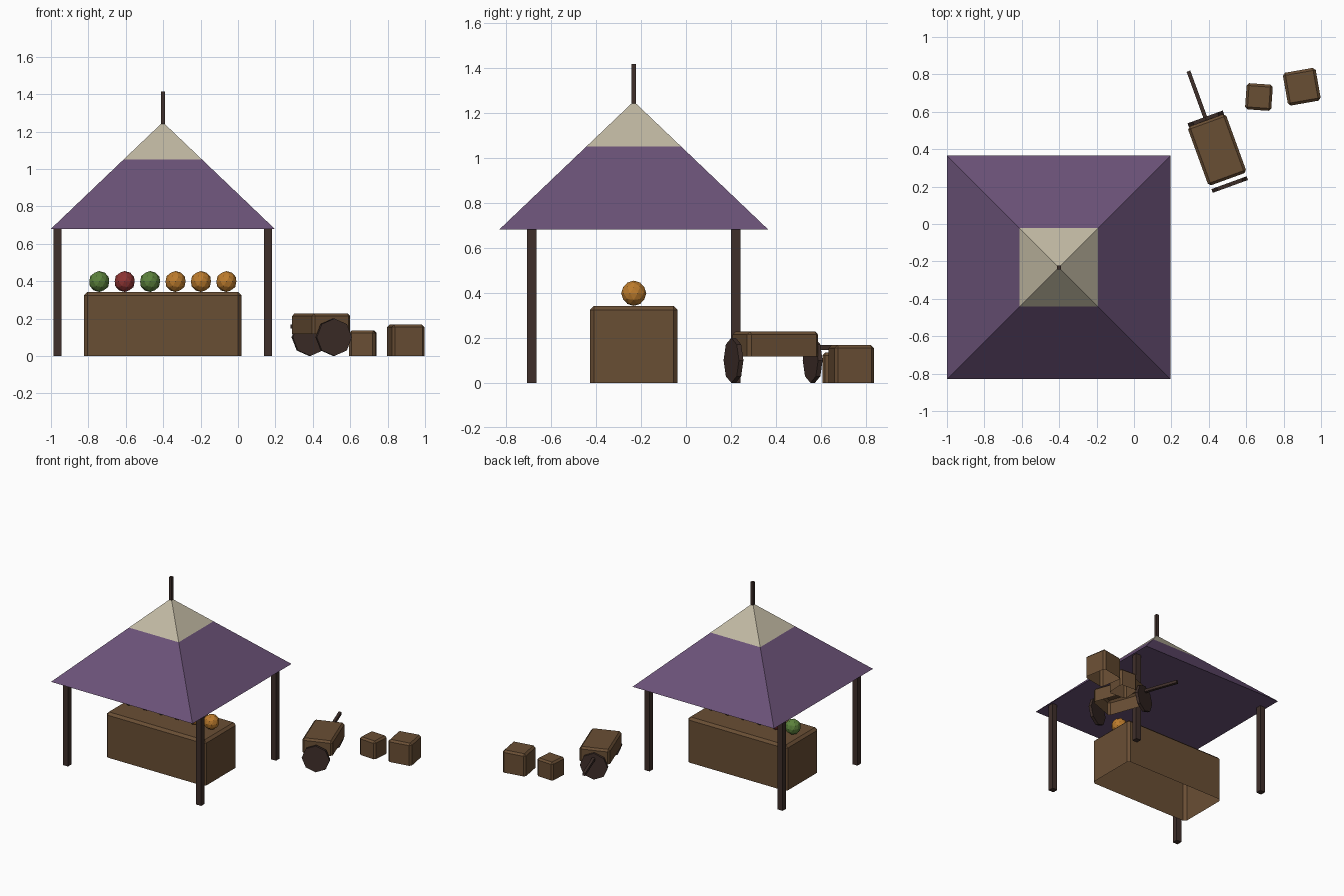
import bpy, bmesh, math
from mathutils import Matrix, Vector

if "Cube" in bpy.data.objects:
    bpy.data.objects.remove(bpy.data.objects["Cube"])


def material(name, hex_rgb):
    def lin(c):
        c /= 255
        return c / 12.92 if c <= 0.04045 else ((c + 0.055) / 1.055) ** 2.4
    m = bpy.data.materials.new(name)
    m.diffuse_color = [lin((hex_rgb >> s) & 255) for s in (16, 8, 0)] + [1]
    m.use_nodes = True
    m.node_tree.nodes["Principled BSDF"].inputs["Base Color"].default_value = m.diffuse_color
    return m


WOOD = material("wood", 0x694E34)
DARK = material("dark wood", 0x3F2F2A)
PURPLE = material("purple cloth", 0x6B5278)
CREAM = material("cream cloth", 0xC0B8A2)
GREEN = material("green fruit", 0x5C823C)
RED = material("red fruit", 0x8E3433)
ORANGE = material("orange fruit", 0xBD7C2D)


def finish(bm, name, mats, loc=(0, 0, 0), turn=0):
    me = bpy.data.meshes.new(name)
    bm.to_mesh(me)
    bm.free()
    for m in mats:
        me.materials.append(m)
    ob = bpy.data.objects.new(name, me)
    ob.location = loc
    ob.rotation_euler.z = math.radians(turn)
    bpy.context.collection.objects.link(ob)
    return ob


def box(name, mat, size, base, turn=0, bevel=0):
    """Box standing on base; a bevelled one is chamfered above and open below."""
    bm = bmesh.new()
    bmesh.ops.create_cube(bm, size=1)
    bmesh.ops.translate(bm, vec=(0, 0, 0.5), verts=bm.verts)
    bmesh.ops.scale(bm, vec=size, verts=bm.verts)
    if bevel:
        edges = [e for e in bm.edges if max(v.co.z for v in e.verts) > 1e-5]
        bmesh.ops.bevel(bm, geom=edges, offset=bevel, segments=1, affect='EDGES')
        floor = [f for f in bm.faces if all(v.co.z < 1e-5 for v in f.verts)]
        bmesh.ops.delete(bm, geom=floor, context='FACES')
    return finish(bm, name, [mat], base, turn)


CX, CY = -0.402, -0.232   # stall centre

# Pyramid roof with a cream cap
bm = bmesh.new()
rings = []
for half, z in ((0.598, 0.68), (0.21, 1.05)):
    rings.append([bm.verts.new((sx * half, sy * half, z))
                  for sx, sy in ((-1, -1), (1, -1), (1, 1), (-1, 1))])
tip = bm.verts.new((0, 0, 1.25))
low, high = rings
bm.faces.new(low[::-1])
for i in range(4):
    j = (i + 1) % 4
    bm.faces.new((low[i], low[j], high[j], high[i]))
    bm.faces.new((high[i], high[j], tip)).material_index = 1
finish(bm, "roof", [PURPLE, CREAM], (CX, CY, 0))

# Finial pole and corner posts
box("roof_pole", DARK, (0.021, 0.021, 0.185), (CX, CY, 1.23))
for sx in (-1, 1):
    for sy in (-1, 1):
        box("post", DARK, (0.042, 0.042, 0.68), (CX + sx * 0.563, CY + sy * 0.452, 0))

# Counter with a row of fruit
box("counter", WOOD, (0.842, 0.39, 0.342), (CX, CY, 0), bevel=0.018)
for i, mat in enumerate((GREEN, RED, GREEN, ORANGE, ORANGE, ORANGE)):
    bm = bmesh.new()
    bmesh.ops.create_icosphere(bm, subdivisions=2, radius=0.056)
    finish(bm, "fruit", [mat], (CX + (i - 2.5) * 0.136, CY, 0.398))

# Crates
box("small_crate", WOOD, (0.14, 0.14, 0.135), (0.668, 0.679, 0), -4, 0.013)
box("large_crate", WOOD, (0.178, 0.178, 0.168), (0.897, 0.734, 0), 10, 0.014)

# Handcart: body, pulling handle and two octagonal wheels
TURN = 20
SPIN = Matrix.Rotation(math.radians(TURN), 3, 'Z')


def on_cart(y, z):
    return Vector((0.444, 0.397, z)) + SPIN @ Vector((0, y, 0))


box("cart_body", WOOD, (0.217, 0.335, 0.11), on_cart(0, 0.118), TURN, 0.014)
box("cart_handle", DARK, (0.021, 0.3, 0.021), on_cart(0.297, 0.147), TURN)
for y in (-0.198, 0.176):
    bm = bmesh.new()
    bmesh.ops.create_cone(bm, cap_ends=True, segments=8, radius1=0.1, radius2=0.1,
                          depth=0.021, matrix=Matrix.Rotation(math.pi / 2, 4, 'X'))
    finish(bm, "cart_wheel", [DARK], on_cart(y, 0.1), TURN)
